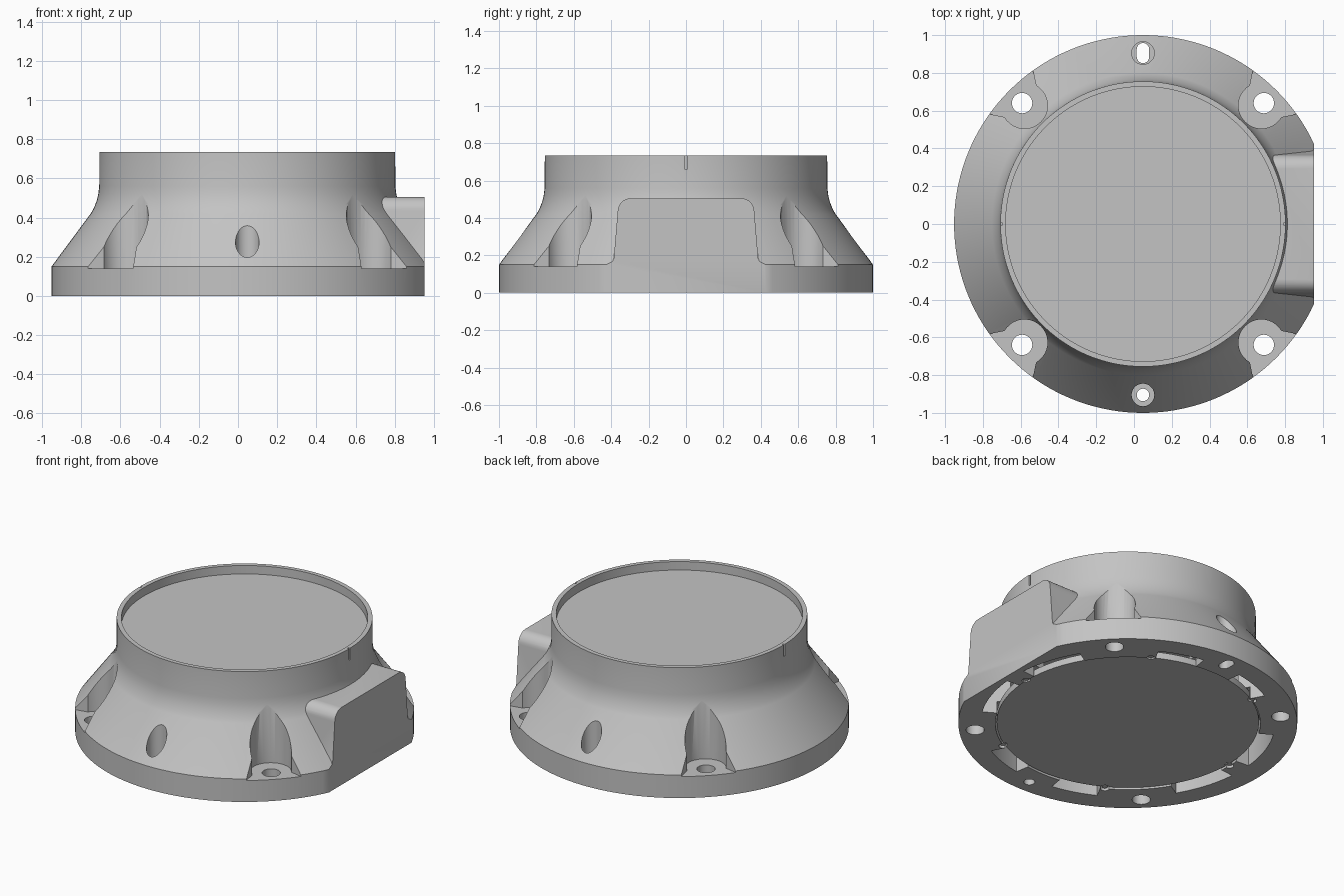
import bpy, bmesh, math
from mathutils import Vector

if "Cube" in bpy.data.objects:
    bpy.data.objects.remove(bpy.data.objects["Cube"], do_unlink=True)

CX = 0.0475        # axis of the turned body
FLAT = 0.9525      # flat side face
BOLT_R = 0.905     # bolt circle radius

grey = bpy.data.materials.new("cast_grey")
grey.use_nodes = True
colour = (0.55, 0.55, 0.55, 1)
grey.diffuse_color = colour
grey.node_tree.nodes["Principled BSDF"].inputs["Base Color"].default_value = colour


def loft(name, loops):
    """Closed solid skinned through loops of equal length."""
    bm = bmesh.new()
    rings = [[bm.verts.new(p) for p in loop] for loop in loops]
    n = len(rings[0])
    for a, b in zip(rings, rings[1:]):
        for i in range(n):
            j = (i + 1) % n
            bm.faces.new((a[i], a[j], b[j], b[i]))
    bm.faces.new(rings[0])
    bm.faces.new(rings[-1])
    bmesh.ops.recalc_face_normals(bm, faces=bm.faces)
    mesh = bpy.data.meshes.new(name)
    bm.to_mesh(mesh)
    bm.free()
    mesh.materials.append(grey)
    obj = bpy.data.objects.new(name, mesh)
    bpy.context.collection.objects.link(obj)
    return obj


def polar(r, deg):
    a = math.radians(deg)
    return CX + r * math.cos(a), r * math.sin(a)


def turned(name, profile, n=144):
    return loft(name, [[(*polar(r, 360 * i / n), z) for i in range(n)] for r, z in profile])


def prism(name, pts, z0, z1):
    return loft(name, [[(x, y, z) for x, y in pts] for z in (z0, z1)])


def arc(cx, cy, r, start, end, n):
    angles = [math.radians(start + (end - start) * i / n) for i in range(n + 1)]
    return [(cx + r * math.cos(a), cy + r * math.sin(a)) for a in angles]


def drill(x, y, r, z0, z1, stretch=0.0):
    """Round or y-stretched hole cutter."""
    pts = arc(x, y + stretch, r, 0, 180, 14) + arc(x, y - stretch, r, 180, 360, 14)
    if not stretch:
        pts = arc(x, y, r, 0, 350, 35)
    return prism("cutter", pts, z0, z1)


def combine(target, tool, operation="DIFFERENCE"):
    mod = target.modifiers.new("bool", "BOOLEAN")
    mod.operation = operation
    mod.solver = "EXACT"
    mod.object = tool
    bpy.context.view_layer.objects.active = target
    bpy.ops.object.modifier_apply(modifier=mod.name)
    bpy.data.objects.remove(tool, do_unlink=True)


# Turned housing: flange, cone, blended neck
housing = turned("housing", [(1, 0), (1, 0.15), (0.8, 0.42), (0.788, 0.44), (0.777, 0.465),
                             (0.768, 0.49), (0.761, 0.52), (0.756, 0.56), (0.755, 0.735)])

# Side box with rounded upper corners and flared foot
half = [(0.42, 0.1), (0.412, 0.15), (0.395, 0.162), (0.386, 0.185)]
half += arc(0.295, 0.435, 0.07, 0, 90, 8)
outline = half + [(-y, z) for y, z in reversed(half)]
box = loft("side_box", [[(x, y, z) for y, z in outline] for x in (0.5, 1.1)])
combine(housing, box, "UNION")
combine(housing, prism("cutter", [(FLAT, -2), (2, -2), (2, 2), (FLAT, 2)], -1, 2))

# Bolt scallops: round inside, widening outwards, with a through hole
for angle in (45, 135, 225, 315):
    shape = [(1.05, -0.205)] + arc(0.887, 0, 0.122, 285, 75, 20) + [(1.05, 0.205)]
    turn = math.radians(angle)
    pts = []
    for r, t in shape:
        pts.append((CX + r * math.cos(turn) - t * math.sin(turn),
                    r * math.sin(turn) + t * math.cos(turn)))
    combine(housing, prism("cutter", pts, 0.14, 0.7))
    combine(housing, drill(*polar(BOLT_R, angle), 0.054, -0.1, 0.3))

# Counterbored locating holes, front round and back slotted
for y, slot in ((-BOLT_R, 0), (BOLT_R, 0.02)):
    combine(housing, drill(CX, y, 0.06, 0.12, 0.6))
    combine(housing, drill(CX, y, 0.033, -0.1, 0.3, slot))

# Shallow recess in the top and two slits in the rim
combine(housing, turned("cutter", [(0.727, 0.68), (0.727, 0.9)]))
for side in (-1, 1):
    x = CX + side * 0.755
    slit = [(x - 0.012, -0.006), (x + 0.012, -0.006), (x + 0.012, 0.006), (x - 0.012, 0.006)]
    combine(housing, prism("cutter", slit, 0.66, 0.9))

# Hollow inside
combine(housing, turned("cutter", [(0.782, -0.1), (0.782, 0.08), (0.7, 0.0801), (0.7, 0.62)]))

# Pockets around the inner edge of the flange
for start, end in ((5, 31), (62, 81), (99, 118), (149, 175)):
    for flip in (1, -1):
        pts = arc(CX, 0, 0.87, start * flip, end * flip, 12)
        pts += arc(CX, 0, 0.69, end * flip, start * flip, 12)
        combine(housing, prism("cutter", pts, -0.1, 0.24))

# Bottom cover
cover = turned("bottom_cover", [(0.774, 0.008), (0.774, 0.05)])

# Screw notches shared by cover edge and flange
for k in range(6):
    x, y = polar(0.782, 60 * k)
    combine(housing, drill(x, y, 0.026, -0.1, 0.12))
    combine(cover, drill(x, y, 0.026, -0.1, 0.12))
    screw = turned("cover_screw", [(0.018, 0.012), (0.018, 0.1)], 16)
    screw.location = Vector((x - CX, y, 0))

# Smooth shading with crisp edges
bpy.ops.object.select_all(action="DESELECT")
for obj in bpy.context.collection.objects:
    if obj.type == "MESH" and grey.name in obj.data.materials:
        obj.select_set(True)
bpy.context.view_layer.objects.active = housing
bpy.ops.object.shade_smooth_by_angle(angle=math.radians(28))
